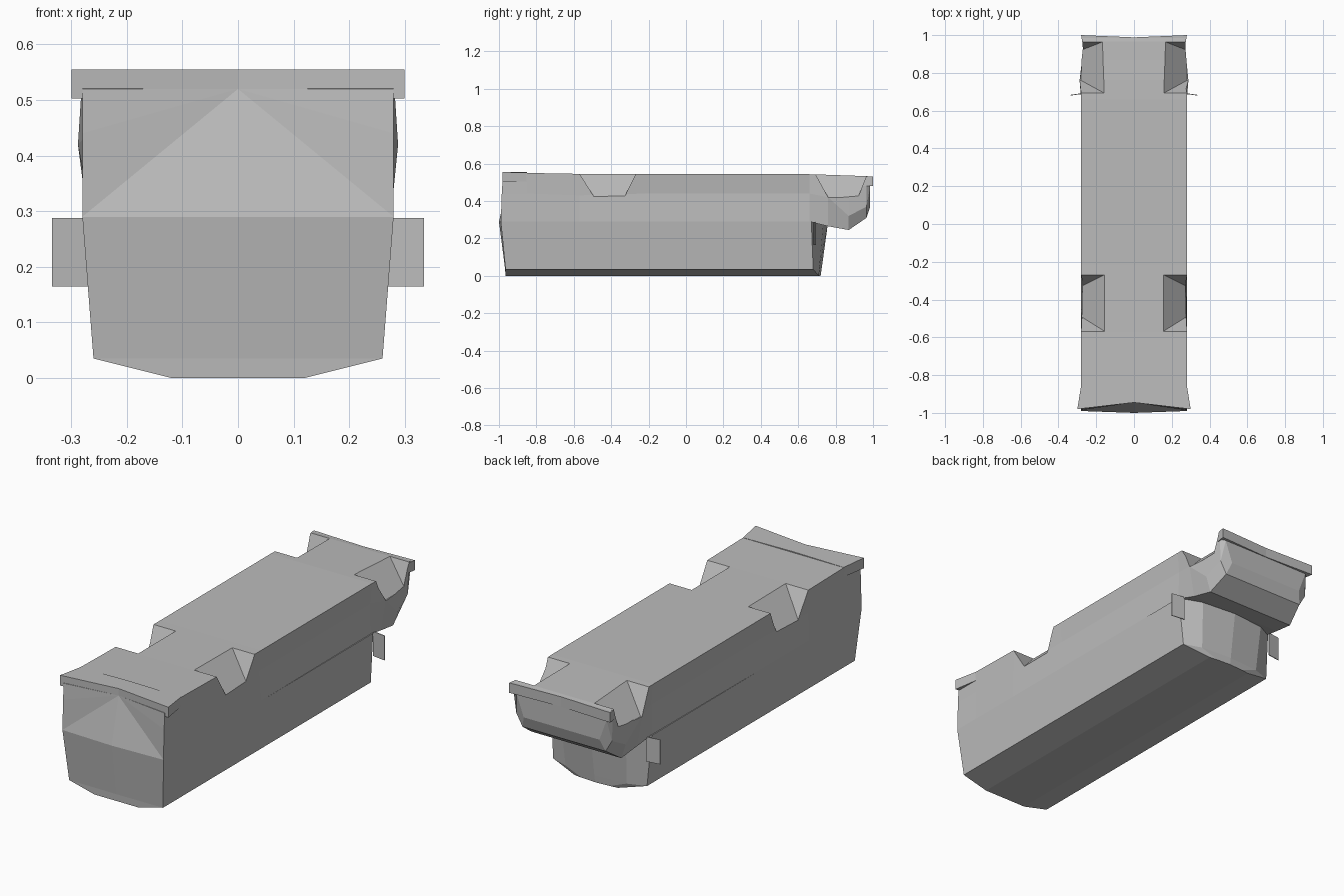
import bpy, bmesh

cube = bpy.data.objects.get("Cube")
if cube:
    bpy.data.objects.remove(cube, do_unlink=True)

grey = bpy.data.materials.new("plain_grey")
grey.use_nodes = True
grey.diffuse_color = (0.5, 0.5, 0.5, 1)
grey.node_tree.nodes["Principled BSDF"].inputs["Base Color"].default_value = (0.5, 0.5, 0.5, 1)


def finish(bm, name):
    bmesh.ops.recalc_face_normals(bm, faces=bm.faces)
    mesh = bpy.data.meshes.new(name)
    bm.to_mesh(mesh)
    bm.free()
    mesh.materials.append(grey)
    obj = bpy.data.objects.new(name, mesh)
    bpy.context.collection.objects.link(obj)
    return obj


def loft(name, halves, fan=False):
    """Skin mirrored half rings; each half starts and ends on x = 0."""
    bm = bmesh.new()
    rings = []
    for half in halves:
        pts = half + [(-x, y, z) for x, y, z in half[-2:0:-1]]
        rings.append([bm.verts.new(p) for p in pts])
    n = len(rings[0])
    for a, b in zip(rings, rings[1:]):
        for i in range(n):
            j = (i + 1) % n
            bm.faces.new((a[i], a[j], b[j], b[i]))
    for ring in (rings[0], rings[-1]):
        if fan:
            # Fan the end caps from the top centre point
            top = len(halves[0]) - 1
            for k in range(1, n - 1):
                bm.faces.new((ring[top], ring[(top + k) % n], ring[(top + k + 1) % n]))
        else:
            bm.faces.new(ring)
    return finish(bm, name)


def hull(name, pts):
    bm = bmesh.new()
    for p in pts:
        bm.verts.new(p)
    bmesh.ops.convex_hull(bm, input=bm.verts)
    bmesh.ops.dissolve_limit(bm, angle_limit=0.01, verts=bm.verts, edges=bm.edges)
    return finish(bm, name)


# Lower hull: stacked outlines with a bowed back
def outline(z, w, front, corner, side, mid, back):
    return [(0, front, z), (w, corner, z), (w, side, z), (w * 0.65, mid, z), (0, back, z)]


loft("lower_hull", [
    outline(0, 0.12, -0.965, -0.965, 0.71, 0.715, 0.72),
    outline(0.035, 0.26, -0.967, -0.965, 0.68, 0.712, 0.725),
    outline(0.29, 0.28, -1.0, -0.99, 0.67, 0.735, 0.76),
])


# Upper body: cross-sections from the front face to the overhanging nose
def section(y, wb, zb, wm, zm, wt, zt):
    return [(0, y, zb), (wb, y, zb), (wm, y, zm), (wt, y, zt), (0, y, zt)]


front_face = [(0, -1.0, 0.29), (0.28, -0.99, 0.29), (0.28, -0.985, 0.44),
              (0.28, -0.98, 0.52), (0, -0.945, 0.52)]
upper = loft("upper_body", [
    front_face,
    section(-0.85, 0.28, 0.29, 0.278, 0.44, 0.28, 0.55),
    section(-0.57, 0.28, 0.29, 0.278, 0.43, 0.28, 0.545),
    section(-0.22, 0.28, 0.29, 0.27, 0.44, 0.28, 0.543),
    section(0.66, 0.275, 0.29, 0.27, 0.44, 0.28, 0.543),
    section(0.76, 0.26, 0.265, 0.288, 0.42, 0.28, 0.54),
    section(0.87, 0.25, 0.245, 0.275, 0.32, 0.28, 0.536),
    section(0.965, 0.23, 0.31, 0.265, 0.37, 0.272, 0.533),
    section(0.985, 0.21, 0.37, 0.25, 0.48, 0.272, 0.53),
], fan=True)


# End rims: shallow bands with slightly hollow outer edges
def rim(name, inner, w_in, edge, w_out, middle, z0, z1, drop):
    return loft(name, [
        [(0, inner, z), (w_in, inner, z - d), (w_out, edge, z), (0, middle, z)]
        for z, d in ((z0, 0), (z1, drop))])


rim("front_rim", -0.85, 0.279, -0.98, 0.3, -0.945, 0.503, 0.555, 0.004)
back_rim = rim("back_rim", 0.95, 0.272, 1.0, 0.28, 0.988, 0.48, 0.53, 0)

# Sloping wheel recesses cut from the upper edges
for label, low, low_half, high, high_half in (
        ("front", -0.41, 0.08, -0.42, 0.164), ("back", 0.84, 0.08, 0.828, 0.15)):
    for side, s in (("left", 1), ("right", -1)):
        pts = []
        for c, h, z, xi in ((low, low_half, 0.42, 0.28), (high, high_half, 0.57, 0.13)):
            pts += [(s * x, c + d, z) for x in (xi, 0.36) for d in (-h, h)]
        cutter = hull(f"{side}_{label}_recess_cutter", pts)
        cutter.hide_render = True
        cutter.hide_set(True)
        cutter.display_type = 'WIRE'
        for body in ([upper, back_rim] if label == "back" else [upper]):
            cut = body.modifiers.new(f"{side}_{label}_recess", 'BOOLEAN')
            cut.operation = 'DIFFERENCE'
            cut.solver = 'EXACT'
            cut.object = cutter

# Thin side mirrors
for side, s in (("left", 1), ("right", -1)):
    hull(f"{side}_mirror", [(s * x, y + d, z) for x, y in ((0.265, 0.69), (0.335, 0.68))
                            for d in (0, 0.004) for z in (0.165, 0.288)])
